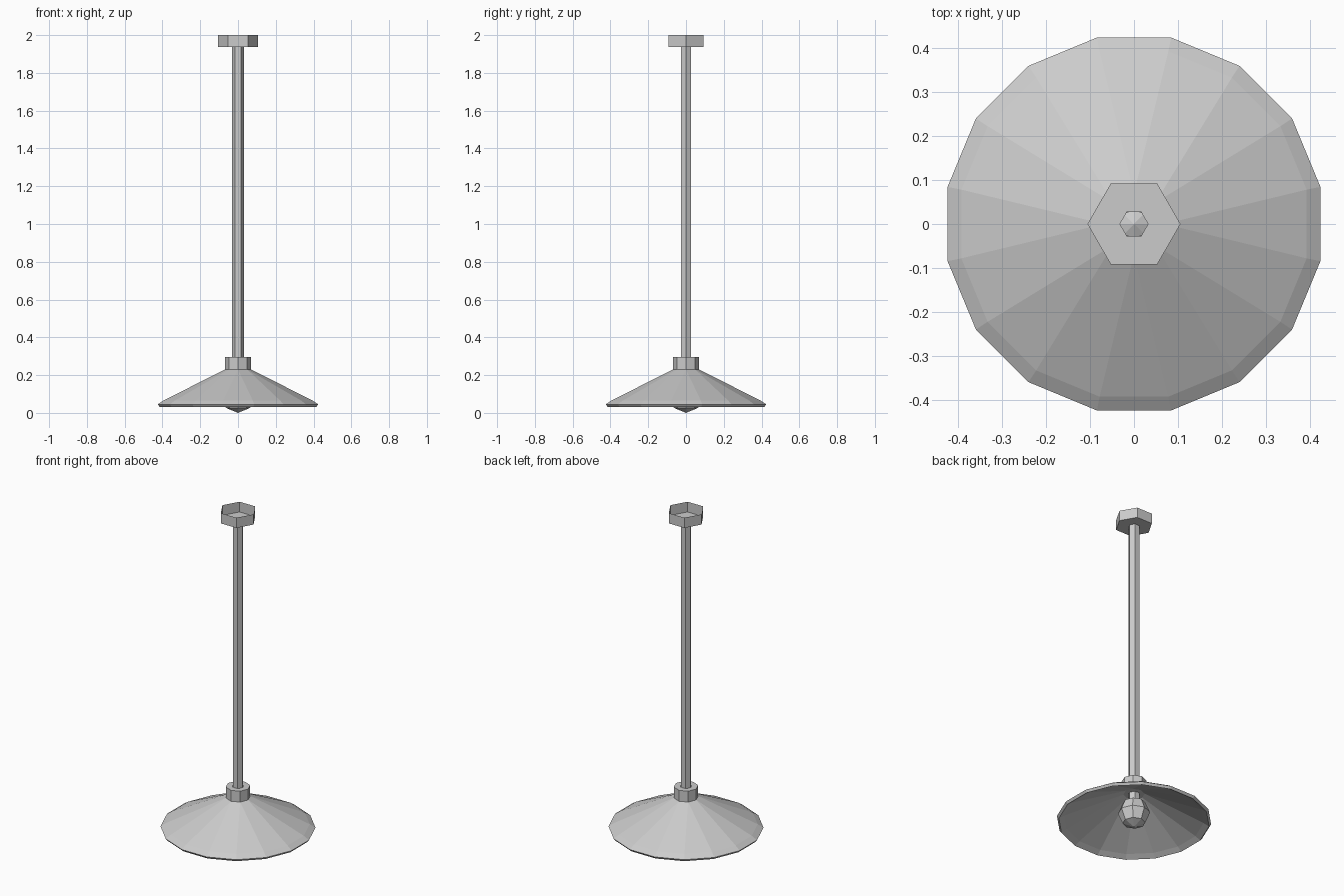
import bpy, bmesh
from math import cos, sin, pi

cube = bpy.data.objects.get("Cube")
if cube:
    bpy.data.objects.remove(cube, do_unlink=True)

grey = bpy.data.materials.new("plain_grey")
grey.use_nodes = True
colour = (0.6, 0.6, 0.6, 1)
grey.diffuse_color = colour
grey.node_tree.nodes["Principled BSDF"].inputs["Base Color"].default_value = colour


def lathe(name, profile, sides, octagonal=()):
    """Flat-faced surface of revolution; radius 0 closes it to a point.
    Rings listed in octagonal pair up their corners, halving their sides."""
    bm = bmesh.new()
    rings = []
    for i, (r, z) in enumerate(profile):
        ring = []
        for k in range(sides):
            a = 2 * pi * k / sides
            if octagonal:
                a = 4 * pi * (k // 2) / sides if i in octagonal else a - pi / sides
            ring.append(bm.verts.new((r * cos(a), r * sin(a), z)))
        rings.append(ring)
    for low, high in zip(rings, rings[1:]):
        for k in range(sides):
            n = (k + 1) % sides
            bm.faces.new((low[k], low[n], high[n], high[k]))
    bmesh.ops.remove_doubles(bm, verts=bm.verts, dist=0.0005)
    bmesh.ops.recalc_face_normals(bm, faces=bm.faces)
    mesh = bpy.data.meshes.new(name)
    bm.to_mesh(mesh)
    bm.free()
    mesh.materials.append(grey)
    obj = bpy.data.objects.new(name, mesh)
    bpy.context.collection.objects.link(obj)
    return obj


ROD = 0.032

# Open-topped hexagonal ceiling cup, with a hole where the hollow rod enters
lathe("ceiling_cup", [(ROD, 1.937), (0.106, 1.937), (0.106, 2.0)], 6)

# Hollow hexagonal rod running down through the shade to the bulb
lathe("rod", [(ROD, 0.155), (ROD, 1.937)], 6)

# Octagonal collar, closed on top around the rod
lathe("collar", [(0.069, 0.23), (0.069, 0.297), (ROD, 0.297)], 8)

# Thick conical shade: octagonal at the collar, sixteen-sided at the rim,
# with an inner wall that closes around the rod
lathe("shade", [(0.069, 0.23), (0.401, 0.066), (0.433, 0.045), (0.422, 0.031),
                (0.391, 0.05), (0.06, 0.212), (ROD, 0.212)],
      16, octagonal=(0, 5, 6))

# Low-poly round bulb
R = 0.09
lathe("bulb", [(R * sin(pi * i / 4), R - R * cos(pi * i / 4)) for i in range(5)], 8)
